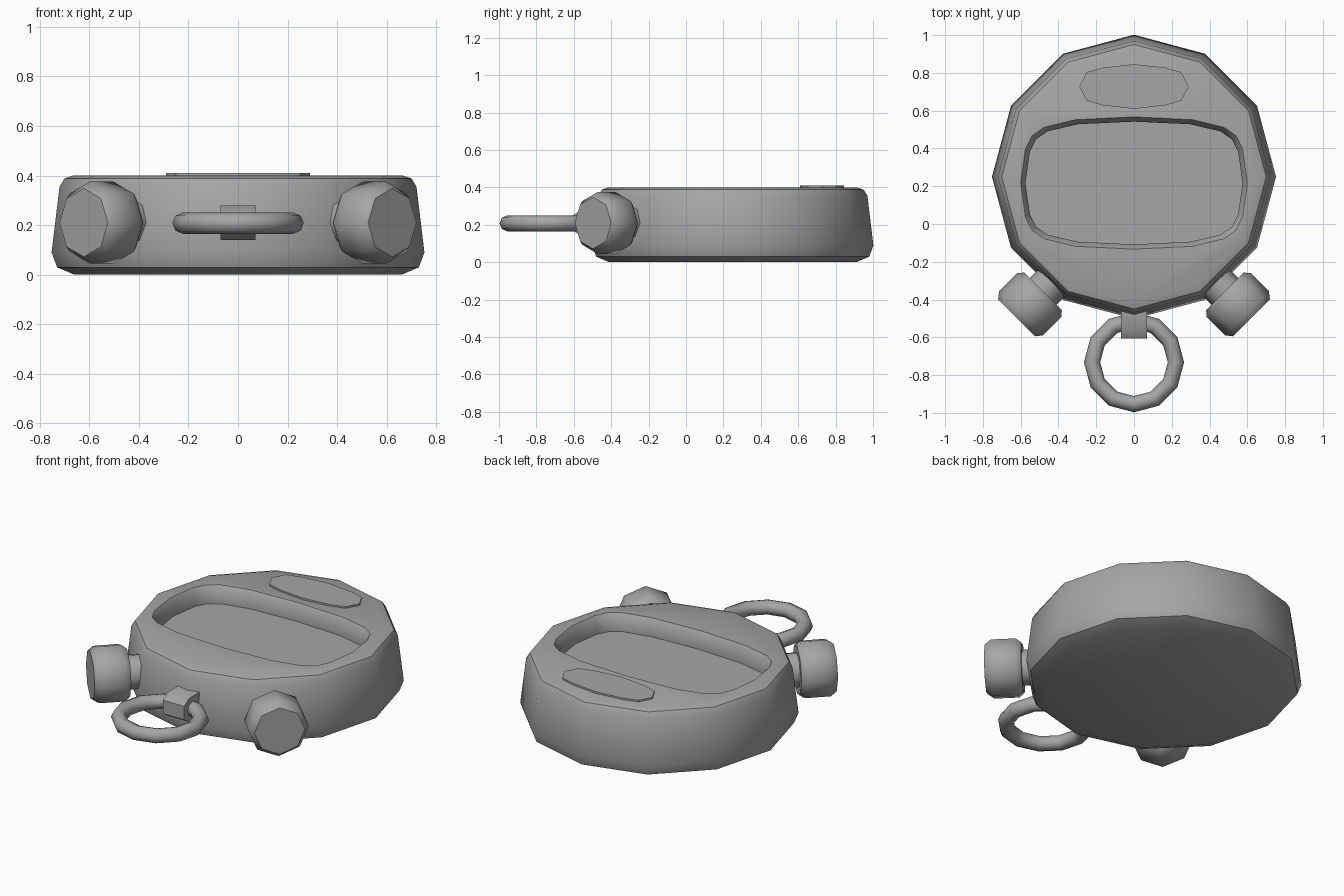
import bpy
import bmesh
from math import sin, cos, pi, radians
from mathutils import Vector, Matrix

if "Cube" in bpy.data.objects:
    bpy.data.objects.remove(bpy.data.objects["Cube"], do_unlink=True)

GREY = (0.38, 0.38, 0.38, 1)
grey = bpy.data.materials.new("plain_grey")
grey.use_nodes = True
grey.diffuse_color = GREY
grey.node_tree.nodes["Principled BSDF"].inputs["Base Color"].default_value = GREY


def smooth(obj, angle=50):
    bpy.ops.object.select_all(action="DESELECT")
    obj.select_set(True)
    bpy.context.view_layer.objects.active = obj
    bpy.ops.object.shade_smooth_by_angle(angle=radians(angle))


def loft(name, rings, matrix=Matrix()):
    """Closed solid through equal-length rings, capped at both ends."""
    bm = bmesh.new()
    loops = [[bm.verts.new(matrix @ Vector(p)) for p in ring] for ring in rings]
    n = len(loops[0])
    for a, b in zip(loops, loops[1:]):
        for i in range(n):
            j = (i + 1) % n
            bm.faces.new((a[i], a[j], b[j], b[i]))
    bm.faces.new(loops[0])
    bm.faces.new(loops[-1])
    bmesh.ops.recalc_face_normals(bm, faces=bm.faces)
    mesh = bpy.data.meshes.new(name)
    bm.to_mesh(mesh)
    bm.free()
    mesh.materials.append(grey)
    obj = bpy.data.objects.new(name, mesh)
    bpy.context.collection.objects.link(obj)
    return obj


def turned(name, profile, sides, matrix=Matrix()):
    """Solid of revolution about z from (radius, height) pairs."""
    steps = [2 * pi * i / sides for i in range(sides)]
    return loft(name, [[(r * cos(t), r * sin(t), z) for t in steps]
                       for r, z in profile], matrix)


def mirror_loop(q):
    """Full outline from a quarter outline running from +x to +y."""
    return (q + [(-x, y) for x, y in reversed(q[:-1])]
            + [(-x, -y) for x, y in q[1:]]
            + [(x, -y) for x, y in reversed(q[1:-1])])


# Twelve-sided tapered case
body = turned("body", [(0.66, 0), (0.73, 0.03), (0.752, 0.09), (0.72, 0.355),
                       (0.70, 0.388), (0.665, 0.4)], 12,
              Matrix.Translation((0, 0.25, 0)))

# Display recess with a sloped rim
W, H = 0.6, 0.35
window = mirror_loop([(W, 0), (0.575, 0.18), (0.54, 0.25), (0.476, 0.295),
                      (0.31, 0.335), (0, H)])
cutter = loft("display_cutter",
              [[(x * (W + d) / W, 0.217 + y * (H + d) / H, z) for x, y in window]
               for d, z in ((-0.025, 0.3), (-0.025, 0.36), (0.025, 0.44))])
cutter.hide_render = True
cut = body.modifiers.new("recess", "BOOLEAN")
cut.operation = "DIFFERENCE"
cut.solver = "EXACT"
cut.object = cutter
bpy.context.view_layer.objects.active = body
bpy.ops.object.modifier_apply(modifier=cut.name)
bpy.data.objects.remove(cutter, do_unlink=True)
smooth(body, 40)

# Thin oval plate above the display
oval = mirror_loop([(0.29, 0), (0.25, 0.075), (0.165, 0.1), (0, 0.118)])
loft("oval_plate", [[(x, 0.728 + y, z) for x, y in oval] for z in (0.39, 0.41)])

# Angled push buttons, one on each side
for side, label in ((1, "left"), (-1, "right")):
    axis = Vector((side, -1, 0)).normalized()
    across = Vector((0, 0, 1)).cross(axis)
    place = Matrix((across, (0, 0, 1), axis)).transposed().to_4x4()
    place.translation = (0, 0.125, 0.21)
    smooth(turned(label + "_button_stem", [(0.1, 0.5), (0.1, 0.7)], 8, place))
    smooth(turned(label + "_button_cap", [(0.14, 0.68), (0.165, 0.71),
                                          (0.165, 0.845), (0.138, 0.88)], 8, place))

# Clasp holding the ring
clasp = [(-0.44, 0.28), (-0.56, 0.28), (-0.605, 0.25),
         (-0.605, 0.17), (-0.56, 0.14), (-0.44, 0.14)]
smooth(loft("ring_clasp", [[(x, y, z) for y, z in clasp] for x in (-0.07, 0.07)]))

# Carrying ring
bpy.ops.mesh.primitive_torus_add(location=(0, -0.732, 0.208), major_segments=12,
                                 minor_segments=8, major_radius=0.222,
                                 minor_radius=0.043)
ring = bpy.context.object
ring.name = "carry_ring"
ring.data.materials.append(grey)
smooth(ring)
